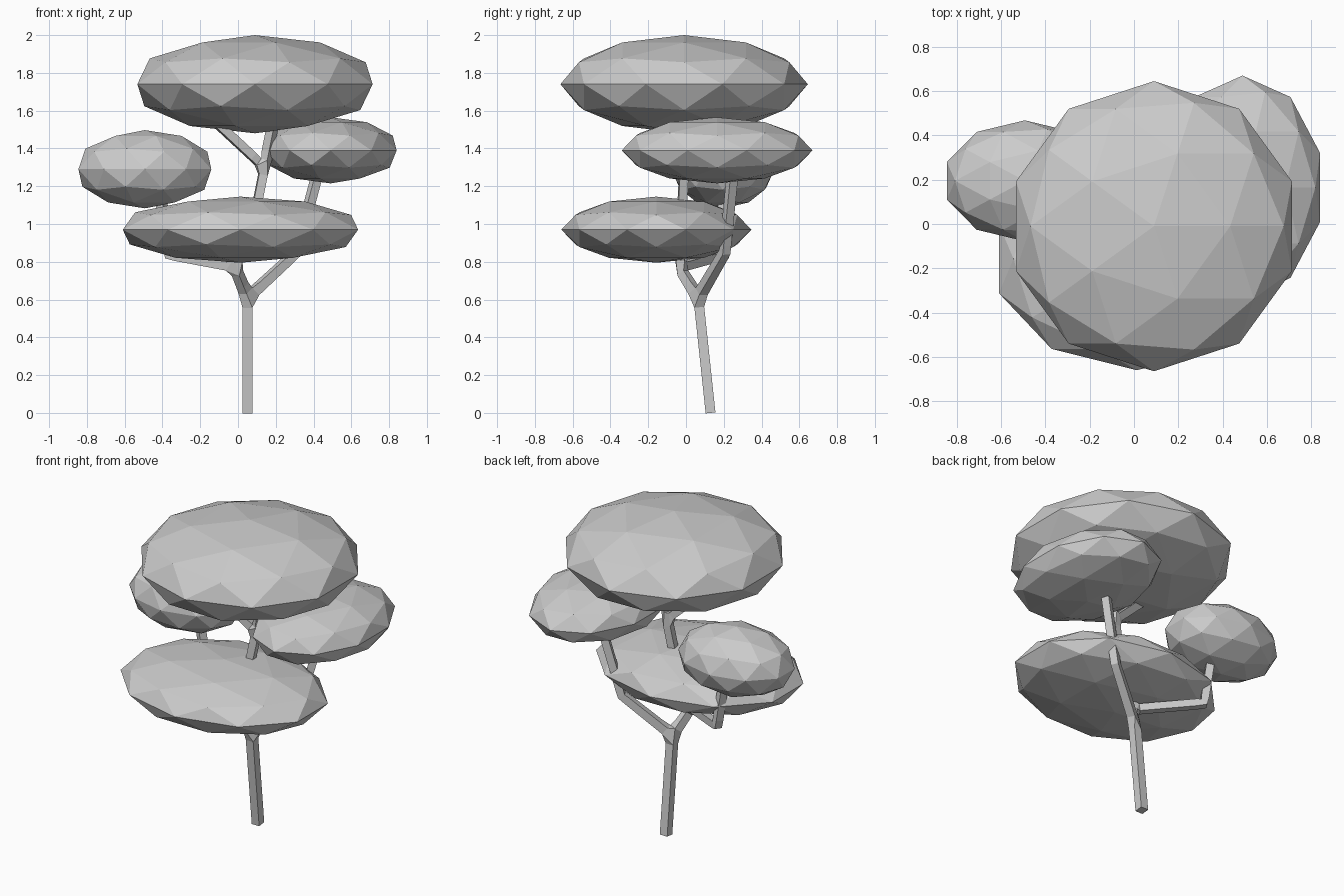
import bpy
from mathutils import Vector

cube = bpy.data.objects.get("Cube")
if cube:
    bpy.data.objects.remove(cube, do_unlink=True)

# One plain grey for the whole tree
grey = bpy.data.materials.new("light_grey")
grey.use_nodes = True
colour = (0.6, 0.6, 0.6, 1)
grey.diffuse_color = colour
grey.node_tree.nodes["Principled BSDF"].inputs["Base Color"].default_value = colour


def foliage(name, centre, radii):
    """Flattened, faceted clump of leaves."""
    bpy.ops.mesh.primitive_ico_sphere_add(subdivisions=2, radius=1, location=centre)
    clump = bpy.context.object
    clump.name = name
    clump.scale = radii
    clump.data.materials.append(grey)


foliage("top_foliage", (0.09, -0.01, 1.74), (0.655, 0.655, 0.26))
foliage("lower_foliage", (0.013, -0.157, 0.97), (0.655, 0.503, 0.175))
foliage("left_foliage", (0.49, 0.165, 1.39), (0.368, 0.505, 0.175))
foliage("right_foliage", (-0.493, 0.195, 1.29), (0.37, 0.273, 0.207))

# Branch skeleton: named joints linked by limbs
joints = {
    "root": (0.05, 0.13, 0),
    "fork": (0.05, 0.065, 0.61),
    "left_elbow": (0.31, 0.205, 0.85),
    "left_tip": (0.43, 0.25, 1.3),
    "middle": (-0.015, -0.035, 0.77),
    "right_elbow": (-0.36, 0.2, 0.835),
    "right_tip": (-0.42, 0.2, 1.2),
    "crown_base": (0.1, -0.02, 1.1),
    "crown_fork": (0.14, -0.01, 1.3),
    "crown_left": (0.2, -0.05, 1.6),
    "crown_right": (-0.14, -0.09, 1.56),
}
limbs = [
    ("root", "fork"),
    ("fork", "left_elbow"), ("left_elbow", "left_tip"),
    ("fork", "middle"),
    ("middle", "right_elbow"), ("right_elbow", "right_tip"),
    ("middle", "crown_base"), ("crown_base", "crown_fork"),
    ("crown_fork", "crown_left"), ("crown_fork", "crown_right"),
]
names = list(joints)
mesh = bpy.data.meshes.new("trunk_and_branches")
mesh.from_pydata([Vector(p) for p in joints.values()],
                 [(names.index(a), names.index(b)) for a, b in limbs], [])
mesh.materials.append(grey)
tree = bpy.data.objects.new("trunk_and_branches", mesh)
bpy.context.collection.objects.link(tree)

# Square-section skin around the skeleton
skin = tree.modifiers.new("Skin", "SKIN")
skin.use_smooth_shade = False
for index, vertex in enumerate(mesh.skin_vertices[0].data):
    thickness = 0.026 if index < 2 else 0.023
    vertex.radius = (thickness, thickness)
    vertex.use_root = index == 0
